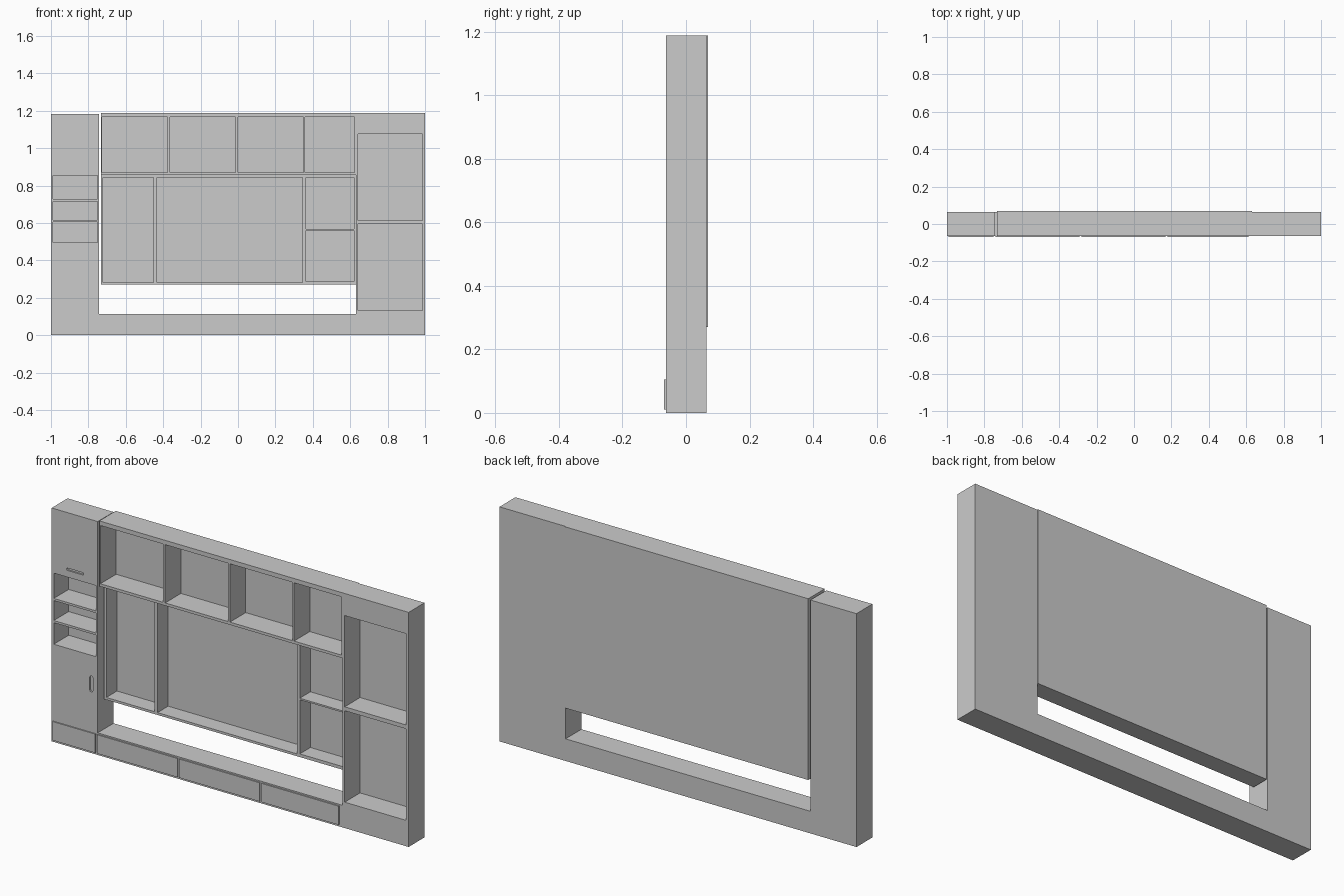
import bpy, bmesh, math

if "Cube" in bpy.data.objects:
    bpy.data.objects.remove(bpy.data.objects["Cube"])

FRONT, BACK = -0.063, 0.064


def add_box(bm, x0, x1, y0, y1, z0, z1):
    v = bmesh.ops.create_cube(bm, size=1)["verts"]
    bmesh.ops.scale(bm, vec=(x1 - x0, y1 - y0, z1 - z0), verts=v)
    bmesh.ops.translate(bm, vec=((x0 + x1) / 2, (y0 + y1) / 2, (z0 + z1) / 2), verts=v)


def add_slot(bm, cx, cz, half, r, y0, y1, upright=False):
    # capsule outline extruded along y
    pts = []
    for i in range(14):
        a = -math.pi / 2 + math.pi * (i % 7) / 6 + (math.pi if i > 6 else 0)
        s = 1 if i < 7 else -1
        u, w = s * (half - r) + r * math.cos(a), r * math.sin(a)
        pts.append((cx - w, cz + u) if upright else (cx + u, cz + w))
    face = bm.faces.new([bm.verts.new((x, y0, z)) for x, z in pts])
    ext = bmesh.ops.extrude_face_region(bm, geom=[face], use_keep_orig=True)["geom"]
    bmesh.ops.translate(bm, vec=(0, y1 - y0, 0),
                        verts=[g for g in ext if isinstance(g, bmesh.types.BMVert)])


def finish(name, bm):
    bmesh.ops.recalc_face_normals(bm, faces=bm.faces)
    me = bpy.data.meshes.new(name)
    bm.to_mesh(me)
    bm.free()
    ob = bpy.data.objects.new(name, me)
    bpy.context.collection.objects.link(ob)
    return ob


def box(name, *dims):
    bm = bmesh.new()
    add_box(bm, *dims)
    return finish(name, bm)


def cabinet(name, dims, floor_y, openings, slots=()):
    """Solid carcass with niches (x0, x1, z0, z1) cut in to floor_y."""
    body = box(name, *dims)
    bm = bmesh.new()
    for x0, x1, z0, z1 in openings:
        add_box(bm, x0, x1, dims[2] - 0.05, floor_y, z0, z1)
    for cx, cz, half, r, upright in slots:
        add_slot(bm, cx, cz, half, r, dims[2] - 0.02, dims[2] + 0.008, upright)
    cutter = finish(name + "_cutter", bm)
    cutter.hide_render = True
    cutter.display_type = 'WIRE'
    mod = body.modifiers.new("niches", 'BOOLEAN')
    mod.operation, mod.solver, mod.object = 'DIFFERENCE', 'EXACT', cutter
    return body


# Left tower: three open shelves and two recessed door pulls
cabinet("left_tower", (-1, -0.742, FRONT, BACK, 0, 1.182), 0.056,
        [(-0.988, -0.752, 0.727, 0.855), (-0.988, -0.752, 0.615, 0.716),
         (-0.988, -0.752, 0.495, 0.604)],
        [(-0.868, 0.895, 0.048, 0.006, False), (-0.778, 0.35, 0.041, 0.009, True)])

# Upper row of niches
cabinet("upper_shelf_unit", (-0.733, 0.63, FRONT, 0.069, 0.857, 1.188), 0.063,
        [(x0, x1, 0.871, 1.166) for x0, x1 in
         ((-0.727, -0.376), (-0.364, -0.013), (-0.001, 0.35), (0.358, 0.623))])

# Set-back lower unit with wide screen niche
cabinet("screen_unit", (-0.733, 0.63, -0.024, 0.069, 0.27, 0.857), 0.061,
        [(-0.721, -0.451, 0.282, 0.842), (-0.434, 0.346, 0.282, 0.842),
         (0.363, 0.621, 0.568, 0.842), (0.363, 0.621, 0.286, 0.56)])

# Right tower with two tall niches
cabinet("right_tower", (0.63, 1, FRONT, BACK, 0, 1.188), 0.06,
        [(0.642, 0.986, 0.614, 1.076), (0.642, 0.986, 0.131, 0.594)])

# Low bench between the towers
box("bench", -0.742, 0.63, FRONT, BACK, 0, 0.112)

# Drawer fronts along the base
for i, (x0, x1) in enumerate(((-0.992, -0.752), (-0.741, -0.292),
                              (-0.281, 0.168), (0.179, 0.612))):
    box(f"drawer_front_{i + 1}", x0, x1, -0.069, FRONT + 0.001, 0.01, 0.105)
